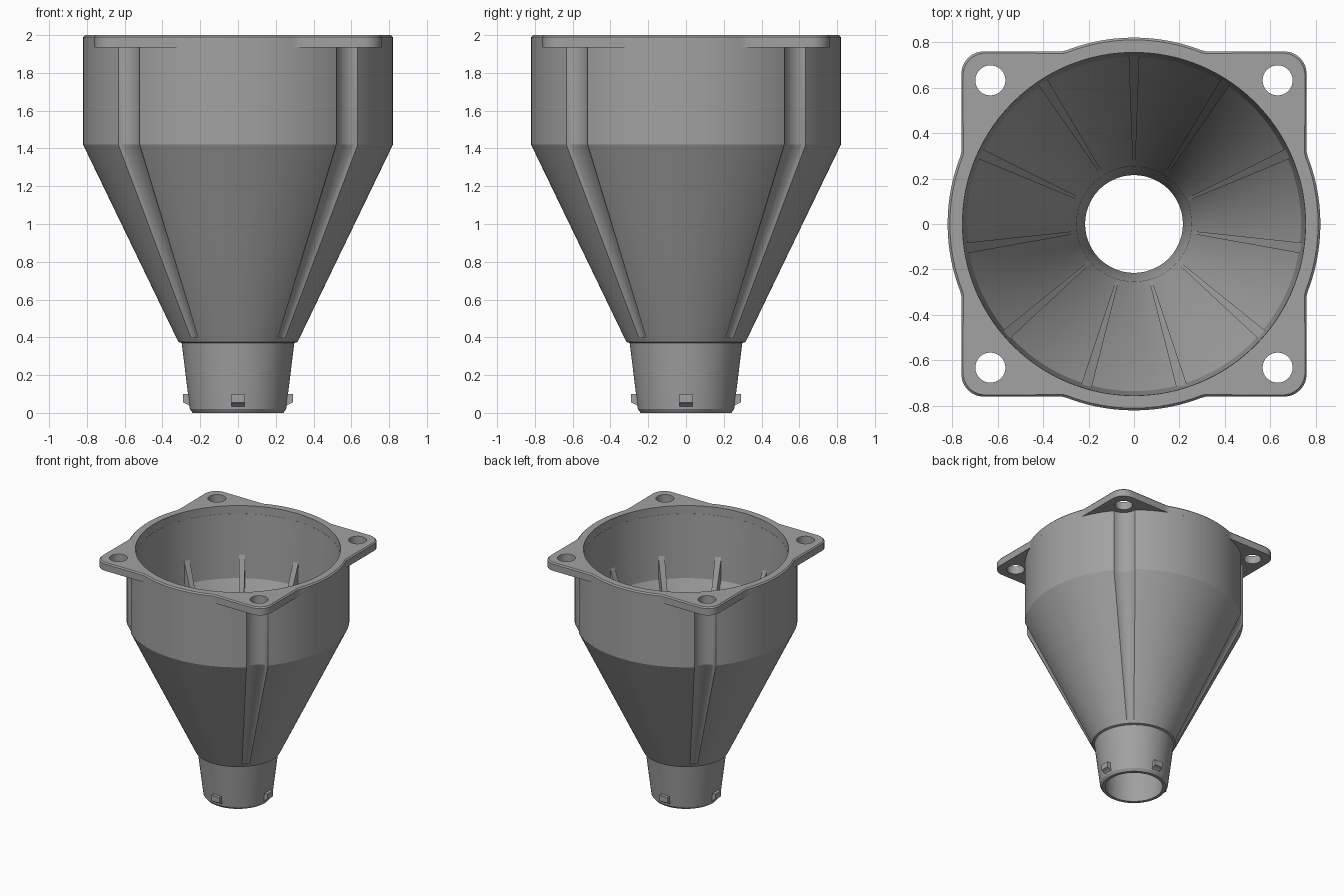
import bpy, bmesh, math
from mathutils import Vector

cube = bpy.data.objects.get("Cube")
if cube:
    bpy.data.objects.remove(cube, do_unlink=True)

grey = bpy.data.materials.new("grey_plastic")
grey.use_nodes = True
GREY = (0.36, 0.36, 0.36, 1)
grey.diffuse_color = GREY
grey.node_tree.nodes["Principled BSDF"].inputs["Base Color"].default_value = GREY

SEGMENTS = 144
WALL = 0.82      # outer radius of the bowl
PLATE = 1.935    # underside of the flange
HOLE = 0.632     # screw hole offset on both axes


def finish(bm, name):
    bmesh.ops.recalc_face_normals(bm, faces=bm.faces)
    mesh = bpy.data.meshes.new(name)
    bm.to_mesh(mesh)
    bm.free()
    mesh.materials.append(grey)
    obj = bpy.data.objects.new(name, mesh)
    bpy.context.collection.objects.link(obj)
    return obj


def loft(rings, name, closed=False):
    """Skin equal-sized rings of points; cap the ends or close the loop."""
    bm = bmesh.new()
    loops = [[bm.verts.new(p) for p in ring] for ring in rings]
    n = len(loops[0])
    pairs = list(zip(loops, loops[1:]))
    if closed:
        pairs.append((loops[-1], loops[0]))
    else:
        bm.faces.new(loops[0])
        bm.faces.new(loops[-1])
    for a, b in pairs:
        for i in range(n):
            j = (i + 1) % n
            bm.faces.new((a[i], a[j], b[j], b[i]))
    return finish(bm, name)


def circle(r, z, x=0, y=0, n=SEGMENTS):
    return [(x + r * math.cos(math.tau * i / n), y + r * math.sin(math.tau * i / n), z)
            for i in range(n)]


def cut(obj, cutters):
    for c in cutters:
        c.hide_render = True
        mod = obj.modifiers.new("cut", 'BOOLEAN')
        mod.operation, mod.solver, mod.object = 'DIFFERENCE', 'EXACT', c
        select(obj)
        bpy.ops.object.modifier_apply(modifier=mod.name)
        bpy.data.objects.remove(c, do_unlink=True)


def select(obj):
    bpy.ops.object.select_all(action='DESELECT')
    obj.select_set(True)
    bpy.context.view_layer.objects.active = obj


def smooth(obj, degrees=20):
    select(obj)
    bpy.ops.object.shade_smooth_by_angle(angle=math.radians(degrees))


# Funnel shell: outside from top to spout tip, then back up the inside
outside = [(WALL, PLATE), (WALL, 1.42), (0.325, 0.395), (0.315, 0.375), (0.298, 0.37),
           (0.255, 0.02), (0.24, 0)]
inside = [(0.215, 0), (0.253, 0.4), (0.735, 1.42), (0.754, PLATE)]
shell = loft([circle(r, z) for r, z in outside + inside], "funnel_shell", closed=True)

# Screw clearance grooves down the four diagonals, fading out on the cone
diagonals = [math.radians(45 + 90 * k) for k in range(4)]
grooves = []
for a in diagonals:
    rings = []
    for d, r, z in ((0.894, 0.112, 2.1), (0.894, 0.112, 1.42), (0.358, 0.042, 0.4)):
        rings.append(circle(r, z, d * math.cos(a), d * math.sin(a), 48))
    grooves.append(loft(rings, "groove_cutter"))
cut(shell, grooves)
smooth(shell)


# Mounting flange: union of a disc and a rounded square
def flange_point(angle, inset, z):
    u = Vector((math.cos(angle), math.sin(angle)))
    half, corner = 0.76, 0.1
    p = u * half / max(abs(u.x), abs(u.y))
    c = half - corner
    if min(abs(p.x), abs(p.y)) > c:
        centre = Vector((math.copysign(c, u.x), math.copysign(c, u.y)))
        along = centre.dot(u)
        p = u * (along + math.sqrt(along ** 2 - centre.length_squared + corner ** 2))
    radius = max(p.length, WALL) - inset
    return (u.x * radius, u.y * radius, z)


def flange_ring(inset, z, n=288):
    return [flange_point(math.tau * i / n, inset, z) for i in range(n)]


flange = loft([flange_ring(0, PLATE), flange_ring(0, 1.99), flange_ring(0.01, 2)],
              "mounting_flange")
bores = [loft([circle(0.755, 1.8), circle(0.755, 2.1)], "bore_cutter")]
for a in diagonals:
    x, y = (math.copysign(HOLE, f(a)) for f in (math.cos, math.sin))
    bores.append(loft([circle(0.066, 1.8, x, y, 48), circle(0.066, 2.1, x, y, 48)],
                      "screw_hole_cutter"))
cut(flange, bores)
smooth(flange)


def blade(profile, angle, name):
    """Plate standing radially: profile of (radius, height, half width)."""
    c, s = math.cos(angle), math.sin(angle)
    rings = [[(r * c - side * w * s, r * s + side * w * c, z) for r, z, w in profile]
             for side in (-1, 1)]
    return loft(rings, name)


# Eleven tapering ribs inside the bowl
rib = [(0.755, 1.64, 0.024), (0.262, 0.42, 0.006), (0.285, 0.41, 0.006), (0.765, 1.42, 0.024)]
for k in range(11):
    blade(rib, math.pi / 2 + math.tau * k / 11, f"inner_rib_{k + 1}")

# Four locking lugs at the spout tip
lug = [(0.24, 0.1, 0.035), (0.29, 0.1, 0.035), (0.29, 0.055, 0.035),
       (0.268, 0.045, 0.035), (0.24, 0.02, 0.035)]
for k in range(4):
    blade(lug, math.pi / 2 * k, f"spout_lug_{k + 1}")
